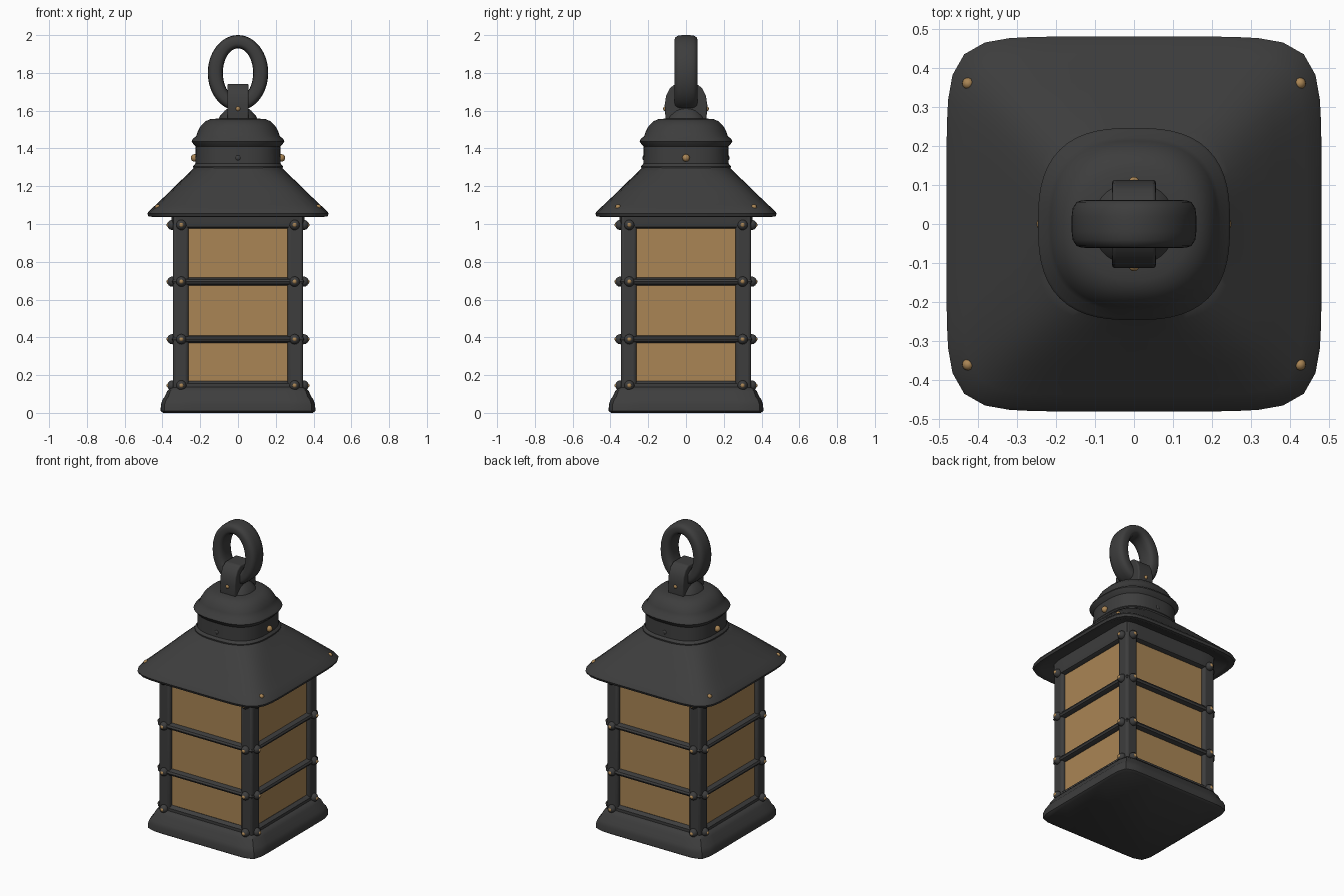
import bpy, bmesh, math
from mathutils import Matrix, Vector

cube = bpy.data.objects.get("Cube")
if cube:
    bpy.data.objects.remove(cube, do_unlink=True)


def material(name, rgb, rough):
    mat = bpy.data.materials.new(name)
    mat.use_nodes = True
    mat.diffuse_color = (*rgb, 1)
    bsdf = mat.node_tree.nodes["Principled BSDF"]
    bsdf.inputs["Base Color"].default_value = (*rgb, 1)
    bsdf.inputs["Roughness"].default_value = rough
    return mat


IRON = material("dark iron", (0.047, 0.047, 0.047), 0.6)
AMBER = material("amber glass", (0.40, 0.235, 0.09), 0.5)


def finish(name, bm, mat, bevel=0, angle=35):
    bmesh.ops.recalc_face_normals(bm, faces=bm.faces)
    mesh = bpy.data.meshes.new(name)
    bm.to_mesh(mesh)
    bm.free()
    mesh.materials.append(mat)
    obj = bpy.data.objects.new(name, mesh)
    bpy.context.collection.objects.link(obj)
    if bevel:
        mod = obj.modifiers.new("Bevel", 'BEVEL')
        mod.width = bevel
        mod.segments = 3
    bpy.ops.object.select_all(action='DESELECT')
    obj.select_set(True)
    bpy.context.view_layer.objects.active = obj
    bpy.ops.object.shade_smooth_by_angle(angle=math.radians(angle))
    return obj


def squircle(a, n):
    """Unit rounded square: n = 2 is a circle, large n is a square."""
    c, s = math.cos(a), math.sin(a)
    r = (abs(c) ** n + abs(s) ** n) ** (-1 / n)
    return r * c, r * s


def loft(name, profile, mat=IRON, steps=64):
    """Stack of rounded squares; profile rows are (height, half width, squareness)."""
    bm = bmesh.new()
    rings = []
    for z, half, n in profile:
        pts = [squircle(math.tau * i / steps, n) for i in range(steps)]
        rings.append([bm.verts.new((half * x, half * y, z)) for x, y in pts])
    for low, high in zip(rings, rings[1:]):
        for i in range(steps):
            j = (i + 1) % steps
            bm.faces.new((low[i], low[j], high[j], high[i]))
    bm.faces.new(rings[0][::-1])
    bm.faces.new(rings[-1])
    return finish(name, bm, mat)


def box(name, centre, size, mat=IRON, bevel=0.01):
    bm = bmesh.new()
    bmesh.ops.create_cube(bm, size=1, matrix=Matrix.Translation(centre) @ Matrix.Diagonal((*size, 1)))
    return finish(name, bm, mat, bevel)


def studs(name, centres, radius, mat):
    bm = bmesh.new()
    for c in centres:
        bmesh.ops.create_uvsphere(bm, u_segments=12, v_segments=8, radius=radius,
                                  matrix=Matrix.Translation(c))
    return finish(name, bm, mat, angle=60)


# Plinth
loft("base_plinth", [(0, 0.395, 14), (0.01, 0.41, 14), (0.045, 0.408, 14), (0.07, 0.40, 14),
                     (0.085, 0.388, 14), (0.115, 0.375, 16), (0.135, 0.355, 18), (0.14, 0.33, 18)])

# Glass and its frame
box("glass_panes", (0, 0, 0.58), (0.645, 0.645, 0.94), AMBER, 0)
for sx, x_side in ((-1, "right"), (1, "left")):
    for sy, y_side in ((-1, "front"), (1, "back")):
        box(f"{y_side}_{x_side}_post", (sx * 0.303, sy * 0.303, 0.6), (0.084, 0.084, 0.96), bevel=0.016)
loft("bottom_rail", [(0.10, 0.345, 24), (0.155, 0.345, 24), (0.17, 0.325, 24)])
loft("top_rail", [(0.975, 0.325, 24), (0.985, 0.347, 24), (1.01, 0.352, 24), (1.09, 0.352, 24)])
for label, z in (("lower", 0.39), ("upper", 0.695)):
    loft(f"{label}_crossbar", [(z - 0.021, 0.325, 30), (z - 0.012, 0.349, 30), (z, 0.355, 30),
                               (z + 0.012, 0.349, 30), (z + 0.021, 0.325, 30)])


# Rivets on every face of the frame
def around(side, out, z):
    for k in range(4):
        turn = Matrix.Rotation(k * math.pi / 2, 3, 'Z')
        for s in (-1, 1):
            yield turn @ Vector((s * side, -out, z))


levels = (0.145, 0.39, 0.695, 0.995)
studs("rivet_bosses", [p for z in levels for p in around(0.3, 0.348, z)], 0.027, IRON)
studs("rivet_tips", [p for z in levels for p in around(0.3, 0.366, z)], 0.0125, AMBER)

# Hipped roof with a lip under the eaves
loft("roof", [(1.085, 0.33, 14), (1.075, 0.37, 10), (1.045, 0.44, 7), (1.038, 0.455, 7),
              (1.04, 0.474, 7), (1.055, 0.48, 7), (1.068, 0.472, 7), (1.10, 0.437, 7),
              (1.17, 0.363, 6.5), (1.24, 0.292, 5), (1.28, 0.25, 3.6), (1.30, 0.232, 3)])
studs("roof_rivets", [(x, y, 1.089) for x in (-0.425, 0.425) for y in (-0.36, 0.36)], 0.015, AMBER)

# Chimney collar and domed cap
loft("chimney_collar", [(1.27, 0.232, 3), (1.305, 0.238, 2.8), (1.32, 0.226, 2.7), (1.41, 0.224, 2.7),
                        (1.425, 0.238, 2.7), (1.438, 0.246, 2.7), (1.45, 0.24, 2.7),
                        (1.465, 0.221, 2.6), (1.49, 0.213, 2.5), (1.52, 0.197, 2.4),
                        (1.543, 0.174, 2.3), (1.556, 0.145, 2.2), (1.558, 0.10, 2)])
studs("collar_bosses", [(s * 0.224, 0, 1.35) for s in (-1, 1)]
      + [(0, s * 0.212, 1.35) for s in (-1, 1)], 0.019, IRON)
studs("collar_rivets", [(s * 0.23, 0, 1.35) for s in (-1, 1)], 0.02, AMBER)

# Strap that holds the ring
loft("strap_foot", [(1.55, 0.105, 2.4), (1.572, 0.095, 2.4), (1.60, 0.07, 2.4), (1.615, 0.05, 2.4)])
bm = bmesh.new()
half_arch = [(0.108, 1.55), (0.113, 1.63), (0.105, 1.68), (0.085, 1.72), (0.055, 1.742)]
arch = half_arch + [(-y, z) for y, z in reversed(half_arch)]
face = bm.faces.new([bm.verts.new((-0.056, y, z)) for y, z in arch])
out = bmesh.ops.extrude_face_region(bm, geom=[face])
bmesh.ops.translate(bm, vec=(0.112, 0, 0),
                    verts=[v for v in out["geom"] if isinstance(v, bmesh.types.BMVert)])
finish("ring_strap", bm, IRON, 0.008)
studs("strap_rivets", [(0, s * 0.108, 1.61) for s in (-1, 1)], 0.013, AMBER)

# Oval hanging ring with a rounded rectangular section
bm = bmesh.new()
steps, sides = 56, 20
loops = []
for i in range(steps):
    a = math.tau * i / steps
    loop = []
    for j in range(sides):
        u, v = squircle(math.tau * j / sides, 3.5)
        loop.append(bm.verts.new(((0.12 + 0.04 * u) * math.cos(a), 0.061 * v,
                                  1.8 + (0.165 + 0.035 * u) * math.sin(a))))
    loops.append(loop)
for i in range(steps):
    here, after = loops[i], loops[(i + 1) % steps]
    for j in range(sides):
        k = (j + 1) % sides
        bm.faces.new((here[j], here[k], after[k], after[j]))
finish("hanging_ring", bm, IRON, angle=50)
